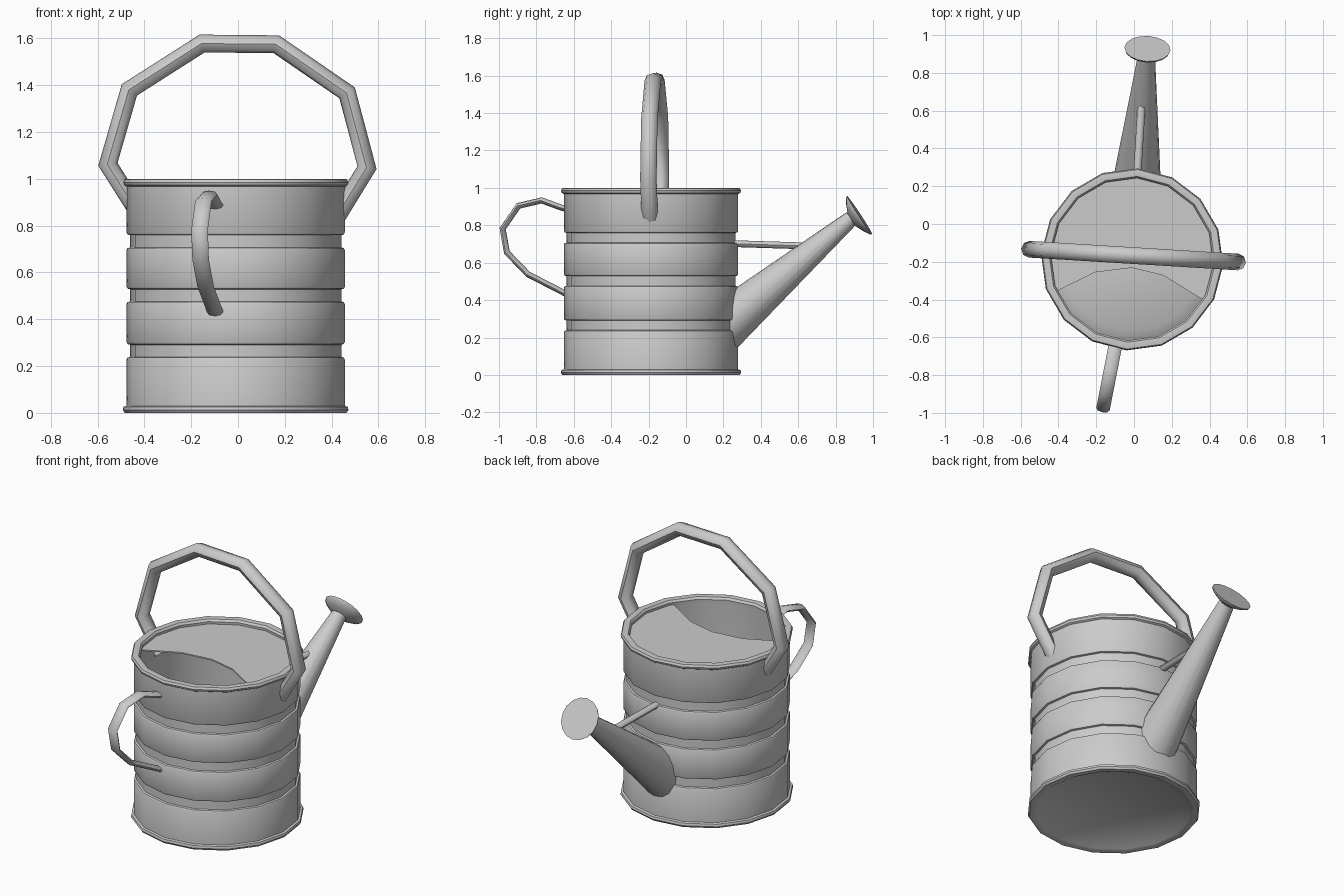
import bpy, bmesh
from math import sin, cos, pi, radians
from mathutils import Vector, Matrix

if "Cube" in bpy.data.objects:
    bpy.data.objects.remove(bpy.data.objects["Cube"])

# One plain metal colour
metal = bpy.data.materials.new("grey metal")
metal.use_nodes = True
GREY = (0.6, 0.6, 0.6, 1)
metal.diffuse_color = GREY
metal.node_tree.nodes["Principled BSDF"].inputs["Base Color"].default_value = GREY

# The whole can stands off centre and slightly turned
PLACE = Matrix.Translation((-0.01, -0.187, 0)) @ Matrix.Rotation(radians(-3.5), 4, 'Z')
SIDES = 16


def finish(name, bm, angle):
    bmesh.ops.recalc_face_normals(bm, faces=bm.faces)
    bm.transform(PLACE)
    mesh = bpy.data.meshes.new(name)
    bm.to_mesh(mesh)
    bm.free()
    mesh.materials.append(metal)
    obj = bpy.data.objects.new(name, mesh)
    bpy.context.collection.objects.link(obj)
    bpy.ops.object.select_all(action='DESELECT')
    obj.select_set(True)
    bpy.context.view_layer.objects.active = obj
    bpy.ops.object.shade_smooth_by_angle(angle=radians(angle))
    return obj


def loft(name, rings, angle=40):
    """Skin a list of equal rings and cap both ends."""
    bm = bmesh.new()
    loops = [[bm.verts.new(p) for p in ring] for ring in rings]
    for a, b in zip(loops, loops[1:]):
        for i in range(len(a)):
            j = (i + 1) % len(a)
            bm.faces.new((a[i], a[j], b[j], b[i]))
    bm.faces.new(loops[0])
    bm.faces.new(loops[-1])
    return finish(name, bm, angle)


def ellipse(centre, u, v, n=SIDES):
    c, u, v = Vector(centre), Vector(u), Vector(v)
    return [c + u * cos(2 * pi * i / n) + v * sin(2 * pi * i / n) for i in range(n)]


def sweep(name, path, thick, wide, azimuth, shift=0.0, n=8):
    """Mitred tube along (distance, height) points in an upright plane."""
    turn = Matrix.Rotation(radians(azimuth), 3, 'Z')
    pts = [Vector((d, shift, z)) for d, z in path]
    rings = []
    for i, p in enumerate(pts):
        t0 = (p - pts[i - 1]).normalized() if i else (pts[1] - p).normalized()
        t1 = (pts[i + 1] - p).normalized() if i < len(pts) - 1 else t0
        t = (t0 + t1).normalized()
        out = Vector((-t.z, 0, t.x)) * thick / t.dot(t0)
        rings.append([turn @ q for q in ellipse(p, out, (0, wide, 0), n)])
    return loft(name, rings, 50)


# Body: recessed floor, rolled rims and three grooves, with a hollow inside
profile = [(0.375, 0.04), (0.435, 0.005), (0.45, 0), (0.475, 0), (0.483, 0.012),
           (0.48, 0.026), (0.467, 0.03)]
for low, high in ((0.236, 0.294), (0.473, 0.531), (0.704, 0.762)):
    profile += [(0.467, low - 0.008), (0.463, low), (0.452, low + 0.003),
                (0.452, high - 0.003), (0.463, high), (0.467, high + 0.008)]
profile += [(0.467, 0.967), (0.478, 0.973), (0.482, 0.985), (0.476, 0.998),
            (0.46, 1.0), (0.44, 0.998), (0.431, 0.985), (0.434, 0.96),
            (0.434, 0.03), (0.38, 0.06)]
loft("body", [ellipse((0, 0, z), (r, 0, 0), (0, r, 0)) for r, z in profile])

# Partial cover with a bowed front edge
arc = [(0.436 * cos(pi * k / 8), 0.436 * sin(pi * k / 8)) for k in range(-1, 10)]
edge = [(-0.385, -0.19), (-0.19, -0.08), (0, -0.045), (0.17, -0.075), (0.385, -0.19)]
loft("cover", [[(x, y, z) for x, y in arc + edge] for z in (0.962, 0.97)])

# Tapered spout
axis = Vector((0, 0.625, 0.54)).normalized()
across = Vector((0, -axis.z, axis.y))
loft("spout", [ellipse((0, 0.43, 0.28), (0.125, 0, 0), (0, 0, 0.169)),
               ellipse((0.01, 1.075, 0.838), (0.046, 0, 0), across * 0.042)])

# Flared sprinkler head
facing = Vector((0, 0.835, 0.55)).normalized()
side = Vector((0, -facing.z, facing.y))
head = Vector((0.013, 1.118, 0.855))
loft("sprinkler_head", [ellipse(head + facing * d, (r, 0, 0), side * r)
                        for r, d in ((0.04, -0.05), (0.085, -0.03), (0.118, -0.01), (0.122, 0))])

# Brace between body and spout
sweep("spout_brace", [(0.44, 0.702), (0.82, 0.69)], 0.018, 0.021, 90)

# Carrying handle over the top
sweep("top_handle", [(-0.42, 0.86), (-0.548, 1.062), (-0.456, 1.38), (-0.145, 1.578),
                     (0.173, 1.575), (0.476, 1.367), (0.561, 1.048), (0.43, 0.835)],
      0.038, 0.044, 0, 0.02)

# Flat strap handle for tipping
sweep("rear_handle", [(0.44, 0.882), (0.49, 0.895), (0.595, 0.933), (0.722, 0.904),
                      (0.808, 0.782), (0.785, 0.655), (0.67, 0.538), (0.44, 0.422)],
      0.016, 0.036, 262.5)
